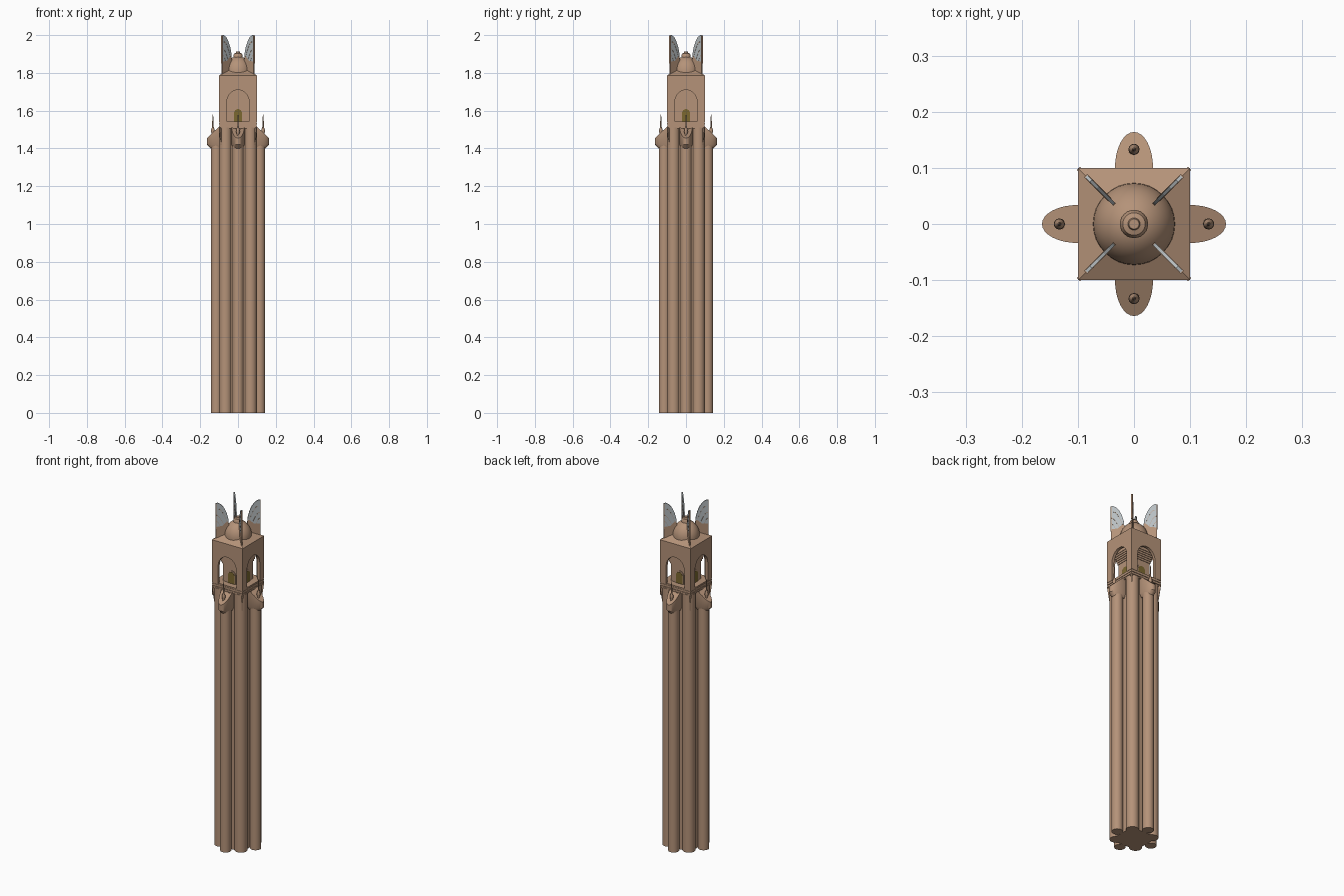
import bpy, bmesh, math
from mathutils import Matrix, Vector

cube = bpy.data.objects.get("Cube")
if cube:
    bpy.data.objects.remove(cube)


def material(name, rgb):
    m = bpy.data.materials.new(name)
    m.use_nodes = True
    m.diffuse_color = (*rgb, 1)
    m.node_tree.nodes["Principled BSDF"].inputs["Base Color"].default_value = (*rgb, 1)
    return m


STONE = material("sandstone", (0.46, 0.29, 0.19))
GOLD = material("dark gold", (0.2, 0.14, 0.03))
GREY = material("pale grey", (0.48, 0.52, 0.54))
SIDES = ("front", "right", "back", "left")


def finish(name, bm, mat, smooth=False, turn=0):
    bm.transform(Matrix.Rotation(turn, 4, "Z"))
    bmesh.ops.recalc_face_normals(bm, faces=bm.faces)
    me = bpy.data.meshes.new(name)
    bm.to_mesh(me)
    bm.free()
    me.materials.append(mat)
    ob = bpy.data.objects.new(name, me)
    bpy.context.collection.objects.link(ob)
    if smooth:
        bpy.ops.object.select_all(action="DESELECT")
        ob.select_set(True)
        bpy.context.view_layer.objects.active = ob
        bpy.ops.object.shade_smooth_by_angle(angle=math.radians(35))
    return ob


def plate(name, outline, near, far, mat, turn=0, mitre=False):
    """Extrude an (x, z) outline between two y depths."""
    bm = bmesh.new()
    face = bm.faces.new([bm.verts.new((x, near, z)) for x, z in outline])
    new = bmesh.ops.extrude_face_region(bm, geom=[face])["geom"]
    for v in new:
        if isinstance(v, bmesh.types.BMVert):
            v.co.y = far
            if mitre and abs(v.co.x) > 0.09:
                v.co.x = math.copysign(abs(far), v.co.x)
    return finish(name, bm, mat, turn=turn)


def loft(name, rings, mat, centre=(0, 0), squash=1, n=24, smooth=True, turn=0, spin=0, shear=None):
    """Stack (radius, z) rings; squash scales y, shear cuts the last ring."""
    bm = bmesh.new()
    rows = []
    for i, (r, z) in enumerate(rings):
        row = []
        for k in range(n):
            a = 2 * math.pi * k / n + spin
            x, y = centre[0] + r * math.cos(a), centre[1] + r * squash * math.sin(a)
            row.append(bm.verts.new((x, y, shear(x) if shear and i == len(rings) - 1 else z)))
        rows.append(row)
    for lo, hi in zip(rows, rows[1:]):
        for k in range(n):
            bm.faces.new((lo[k], lo[(k + 1) % n], hi[(k + 1) % n], hi[k]))
    bm.faces.new(rows[0][::-1])
    bm.faces.new(rows[-1])
    return finish(name, bm, mat, smooth, turn)


def block(name, steps, mat):
    """Square stack from (half width, z) steps."""
    return loft(name, [(h * math.sqrt(2), z) for h, z in steps], mat, n=4, smooth=False, spin=math.pi / 4)


def arch(half, base, spring, top, n=12):
    return [(-half, base)] + [(-half * math.cos(math.pi * k / n), spring + (top - spring) * math.sin(math.pi * k / n))
                              for k in range(n + 1)] + [(half, base)]


# Clustered shaft
block("shaft_core", [(0.085, 0), (0.085, 1.51)], STONE)
for i, side in enumerate(SIDES):
    turn = i * math.pi / 2 - math.pi / 2
    loft(side + "_shaft_rib", [(0.03, 0), (0.03, 1.42)], STONE, (0.114, 0), turn=turn)
    loft(side + "_corner_column", [(0.034, 0), (0.034, 1.51)], STONE, (0.066, 0.066), turn=turn)

    # Rib heads with sloping tops and small pinnacles
    loft(side + "_rib_head", [(0.045, 1.40), (0.064, 1.42), (0.064, 1.46)], STONE, (0.1, 0), squash=0.53,
         n=32, turn=turn, shear=lambda x: 1.455 + min(0.065, 0.164 - x) * 0.95)
    loft(side + "_pinnacle", [(0.005, 1.45), (0.006, 1.475), (0.01, 1.488), (0.009, 1.5), (0.004, 1.515),
                              (0.003, 1.56), (0.001, 1.58)], STONE, (0.133, 0), n=12, turn=turn)

# Moulded ledge
block("ledge", [(0.096, 1.505), (0.096, 1.512), (0.1, 1.512), (0.1, 1.52), (0.097, 1.52), (0.097, 1.526),
                (0.1, 1.526), (0.1, 1.534), (0.098, 1.534), (0.098, 1.542)], STONE)

# Inner chamber flaring out in steps under the ceiling
steps = [(0.058, 1.54)]
for k in range(6):
    z = 1.645 + k * 0.011
    steps += [(0.058 + k * 0.003, z), (0.061 + k * 0.003, z)]
block("inner_chamber", steps + [(0.076, 1.78)], STONE)

# Belfry walls with arched openings, and a gold door in each chamber face
opening = arch(0.059, 1.54, 1.645, 1.71)
wall = [(-0.1, 1.54)] + opening + [(0.1, 1.54), (0.1, 1.787), (-0.1, 1.787)]
for i, side in enumerate(SIDES):
    turn = i * math.pi / 2
    plate(side + "_belfry_wall", wall, -0.1, -0.085, STONE, turn, mitre=True)
    plate(side + "_door_frame", arch(0.027, 1.54, 1.59, 1.617), -0.061, -0.057, STONE, turn)
    plate(side + "_door", arch(0.021, 1.54, 1.588, 1.608), -0.063, -0.057, GOLD, turn)

# Low pyramid roof, dome and finial
block("roof", [(0.1, 1.775), (0.1, 1.787), (0.055, 1.812)], STONE)
dome = [(0.073 * math.cos(t * math.pi / 20), 1.805 + 0.083 * math.sin(t * math.pi / 20)) for t in range(10)]
loft("dome", [(0.073, 1.79)] + dome + [(0.004, 1.888)], STONE, n=32)
loft("finial", [(0.025, 1.87), (0.025, 1.893), (0.02, 1.903), (0.011, 1.906), (0.009, 1.913)], STONE)

# Diagonal wings on the roof corners, and brackets under the ledge corners
D = math.sqrt(2)
stone_wing = [(0.03, 1.79), (0.085, 1.79), (0.085, 1.86), (0.06, 1.864), (0.042, 1.888), (0.036, 1.885)]
grey_wing = [(0.036, 1.885), (0.042, 1.888), (0.06, 1.864), (0.085, 1.86), (0.085, 1.998), (0.077, 2.0),
             (0.065, 1.99), (0.053, 1.968), (0.044, 1.94), (0.038, 1.91)]
bracket = [(0.086, 1.4), (0.09, 1.42), (0.099, 1.51), (0.08, 1.51)]


def diagonal(pts):
    return [(x * D, z) for x, z in pts]


for i, side in enumerate(SIDES):
    turn = i * math.pi / 2 + math.pi / 4
    plate(side + "_wing_base", diagonal(stone_wing), -0.003, 0.003, STONE, turn)
    plate(side + "_wing", diagonal(grey_wing), -0.003, 0.003, GREY, turn)
    plate(side + "_corner_bracket", diagonal(bracket), -0.004, 0.004, STONE, turn)
    # Curved feather ribs and the stiff outer edge
    for k, (x0, z0, x1, z1) in enumerate([(0.043, 1.89, 0.075, 1.965), (0.055, 1.872, 0.083, 1.93),
                                          (0.068, 1.864, 0.084, 1.895)]):
        arc = [(x0 + (x1 - x0) * t / 5, z0 + (z1 - z0) * math.sin(t * math.pi / 10)) for t in range(6)]
        band = arc + [(x, z - 0.003) for x, z in reversed(arc)]
        plate(f"{side}_feather_rib_{k + 1}", diagonal(band), -0.004, 0.004, STONE, turn)
    plate(side + "_wing_edge", diagonal([(0.083, 1.85), (0.086, 1.85), (0.086, 1.998), (0.083, 1.998)]),
          -0.004, 0.004, STONE, turn)
